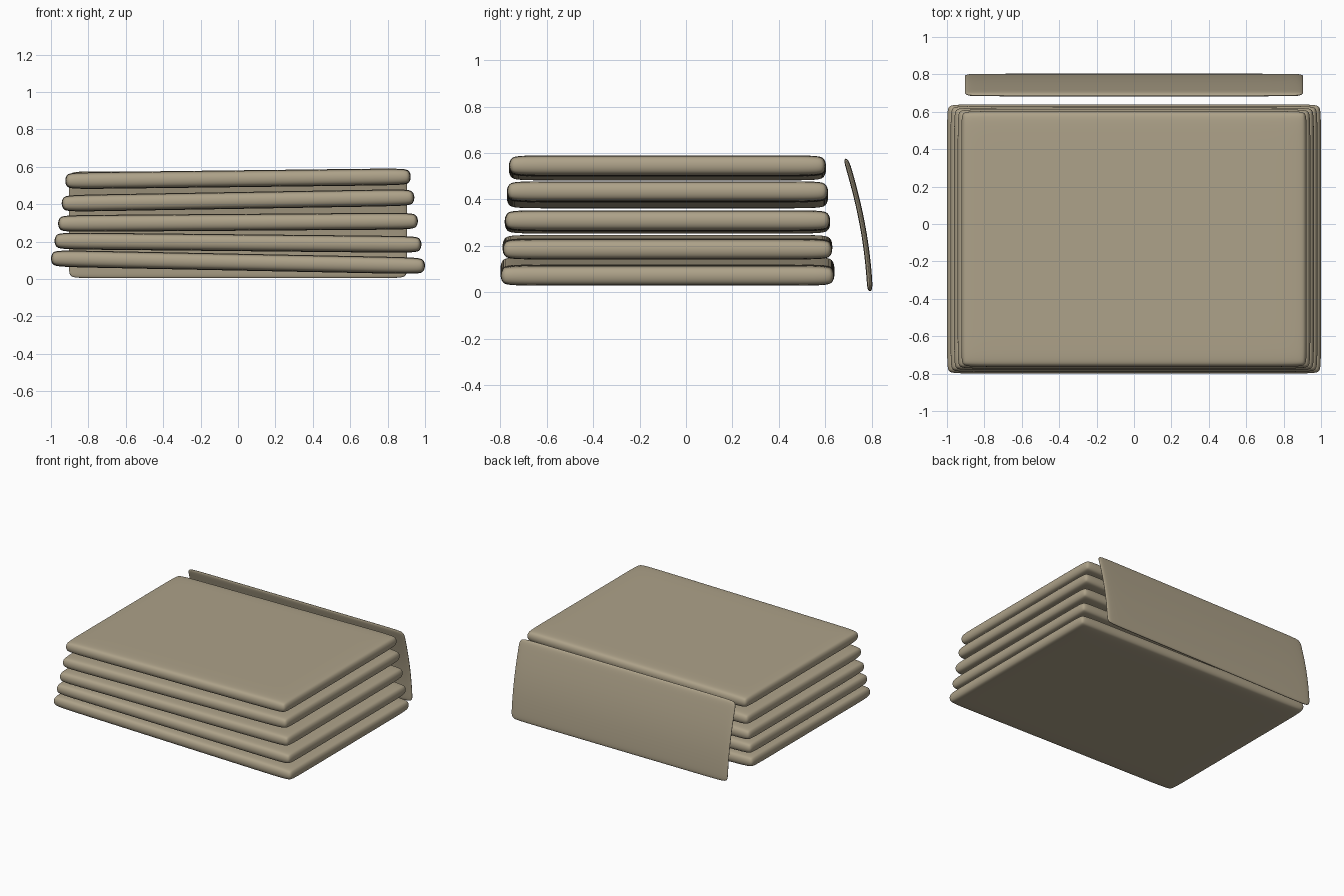
import bpy
import bmesh
import math
from mathutils import Vector

cube = bpy.data.objects.get("Cube")
if cube:
    bpy.data.objects.remove(cube, do_unlink=True)

# Single beige material
beige = bpy.data.materials.new("warm beige")
beige.use_nodes = True
COLOUR = (0.42, 0.36, 0.25, 1)
beige.diffuse_color = COLOUR
beige.node_tree.nodes["Principled BSDF"].inputs["Base Color"].default_value = COLOUR


def soft_slab(name, half, cuts, bend=None):
    """Box cage with support loops, optionally bent, rounded by subdivision."""
    bm = bmesh.new()
    bmesh.ops.create_cube(bm, size=2)
    bmesh.ops.scale(bm, vec=half, verts=bm.verts)
    for axis, places in cuts.items():
        normal = Vector((0, 0, 0))
        normal[axis] = 1
        for place in places:
            bmesh.ops.bisect_plane(bm, geom=bm.verts[:] + bm.edges[:] + bm.faces[:],
                                   plane_co=normal * place, plane_no=normal)
    if bend:
        for v in bm.verts:
            v.co.y += bend(v.co.z)
    for f in bm.faces:
        f.smooth = True
    mesh = bpy.data.meshes.new(name)
    bm.to_mesh(mesh)
    bm.free()
    mesh.materials.append(beige)
    obj = bpy.data.objects.new(name, mesh)
    bpy.context.collection.objects.link(obj)
    sub = obj.modifiers.new("rounding", "SUBSURF")
    sub.levels = sub.render_levels = 4
    return obj


# Stack of five soft slabs, each smaller and tilted a little differently
INSET = 0.08
heights = [0.09, 0.194, 0.303, 0.42, 0.536]
slopes = [-0.02, -0.01, 0.007, 0.017, 0.012]
for i, (z, slope) in enumerate(zip(heights, slopes)):
    hx = 1.003 - 0.019 * i
    hy = 0.723 - 0.009 * i
    slab = soft_slab(f"stacked_slab_{i + 1}", (hx, hy, 0.045),
                     {0: (INSET - hx, hx - INSET), 1: (INSET - hy, hy - INSET)})
    slab.location = (0, -0.08, z)
    slab.rotation_euler.y = -math.atan(slope)

# Thin curved panel standing behind the stack
HALF_Z = 0.288


def panel_curve(z):
    t = max(0, (z + HALF_Z) / (2 * HALF_Z))
    return 0.793 - 0.105 * t ** 1.8


panel = soft_slab("back_panel", (0.908, 0.012, HALF_Z),
                  {0: (-0.8, 0.8), 2: (-0.23, -0.08, 0.08, 0.23)}, panel_curve)
panel.location.z = HALF_Z + 0.002
